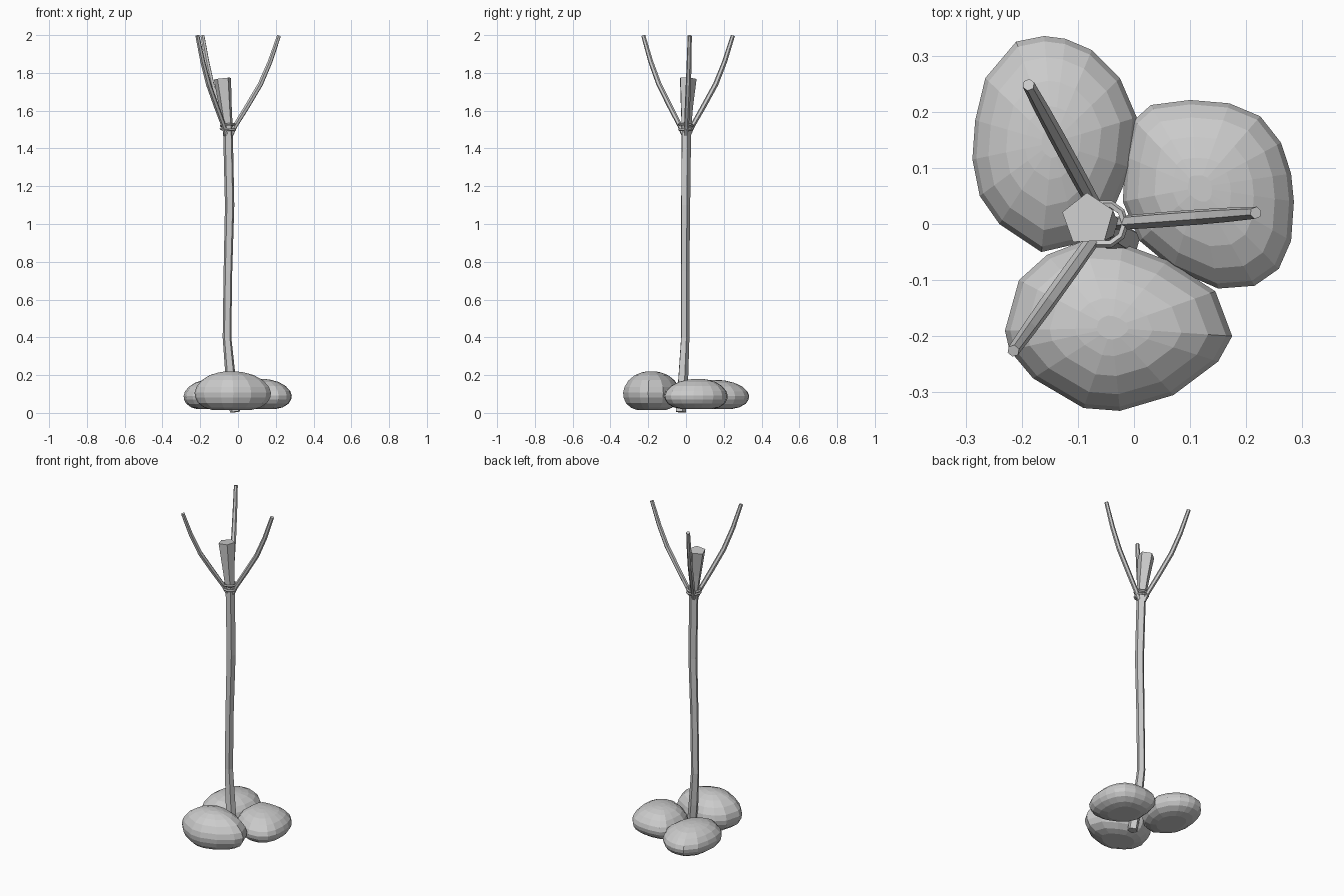
import bpy, bmesh, math
from mathutils import Vector

if "Cube" in bpy.data.objects:
    bpy.data.objects.remove(bpy.data.objects["Cube"])


def finish(name, bm):
    bmesh.ops.recalc_face_normals(bm, faces=bm.faces)
    me = bpy.data.meshes.new(name)
    bm.to_mesh(me)
    bm.free()
    ob = bpy.data.objects.new(name, me)
    bpy.context.collection.objects.link(ob)
    return ob


def loft(name, rings):
    """Skin a list of equal-length point rings and cap both ends."""
    bm = bmesh.new()
    vr = [[bm.verts.new(p) for p in ring] for ring in rings]
    n = len(vr[0])
    for a, b in zip(vr, vr[1:]):
        for i in range(n):
            j = (i + 1) % n
            bm.faces.new((a[i], a[j], b[j], b[i]))
    bm.faces.new(vr[0])
    bm.faces.new(vr[-1])
    return finish(name, bm)


def stick(name, path, sides, phase):
    """Tapered tube through (x, y, z, radius) points."""
    pts = [Vector(p[:3]) for p in path]
    rings = []
    for i, c in enumerate(pts):
        t = (pts[min(i + 1, len(pts) - 1)] - pts[max(i - 1, 0)]).normalized()
        u = (Vector((1, 0, 0)) - t * t.x).normalized()
        v = t.cross(u)
        r = path[i][3]
        ring = []
        for k in range(sides):
            a = math.radians(phase) + math.tau * k / sides
            ring.append(c + (u * math.cos(a) + v * math.sin(a)) * r)
        rings.append(ring)
    return loft(name, rings)


def stone(name, outline, centre, z0, z1):
    """Rounded stone: plan outline scaled along a domed profile."""
    profile = [(0, .5), (.06, .72), (.18, .9), (.32, .98), (.45, 1), (.6, .95),
               (.77, .8), (.9, .58), (.97, .34), (1, .14)]
    c = Vector(centre)
    rings = []
    for h, s in profile:
        z = z0 + (z1 - z0) * h
        rings.append([(*(c + (Vector(p) - c) * s), z) for p in outline])
    return loft(name, rings)


# Wooden pole flaring into the club-like head
stick("pole", [(-.015, -.03, .005, .029), (-.04, -.016, .2, .028),
               (-.058, -.006, .4, .024), (-.053, -.006, .75, .024),
               (-.044, -.004, 1.1, .026), (-.053, 0, 1.5, .027),
               (-.066, .002, 1.62, .035), (-.082, .008, 1.77, .048)], 5, 92)

# Three splayed prongs
prongs = {"prong_right": (.217, .02, 0.0, .012),
          "prong_back": (-.188, .248, .012, 0.0),
          "prong_front": (-.215, -.226, -.012, 0.0)}
for name, (tx, ty, bx, by) in prongs.items():
    d = Vector((tx + .053, ty)).normalized()
    base = Vector((-.053, 0)) + d * .024
    span = Vector((tx, ty)) - base
    path = []
    for f, z, r in [(-.03, 1.47, .011), (.06, 1.52, .013), (.31, 1.62, .014),
                    (.6, 1.74, .014), (.81, 1.86, .013), (1, 1.997, .011)]:
        p = base + span * f
        path.append((p.x, p.y, z, r))
    stick(name, path, 6, 20)

# Cord binding
for i, (z, tilt) in enumerate([(1.502, .06), (1.524, -.08)]):
    bpy.ops.mesh.primitive_torus_add(major_segments=10, minor_segments=5,
                                     major_radius=.037, minor_radius=.007,
                                     location=(-.053, 0, z), rotation=(tilt, tilt, 0))
    bpy.context.object.name = f"cord_binding_{i + 1}"

# Three stones around the foot
stone("stone_back", [(-.16, .335), (-.21, .325), (-.265, .26), (-.283, .185), (-.288, .115),
                     (-.275, .05), (-.24, 0), (-.165, -.05), (-.1, -.035), (-.04, .02),
                     (-.005, .1), (.005, .19), (-.025, .26), (-.075, .31), (-.122, .33)],
      (-.145, .145), .02, .175)
stone("stone_right", [(.285, .04), (.28, .09), (.262, .145), (.225, .192), (.17, .215),
                      (.1, .221), (.03, .212), (0, .185), (-.015, .12), (-.02, .04),
                      (.01, -.03), (.07, -.08), (.15, -.115), (.215, -.11), (.258, -.08),
                      (.28, -.03)],
      (.115, .065), .02, .18)
stone("stone_front", [(-.23, -.19), (-.205, -.1), (-.155, -.055), (-.09, -.03), (-.02, -.035),
                      (.06, -.065), (.145, -.12), (.175, -.2), (.15, -.245), (.07, -.305),
                      (-.025, -.333), (-.09, -.328), (-.18, -.275), (-.222, -.225)],
      (-.04, -.185), .015, .22)
